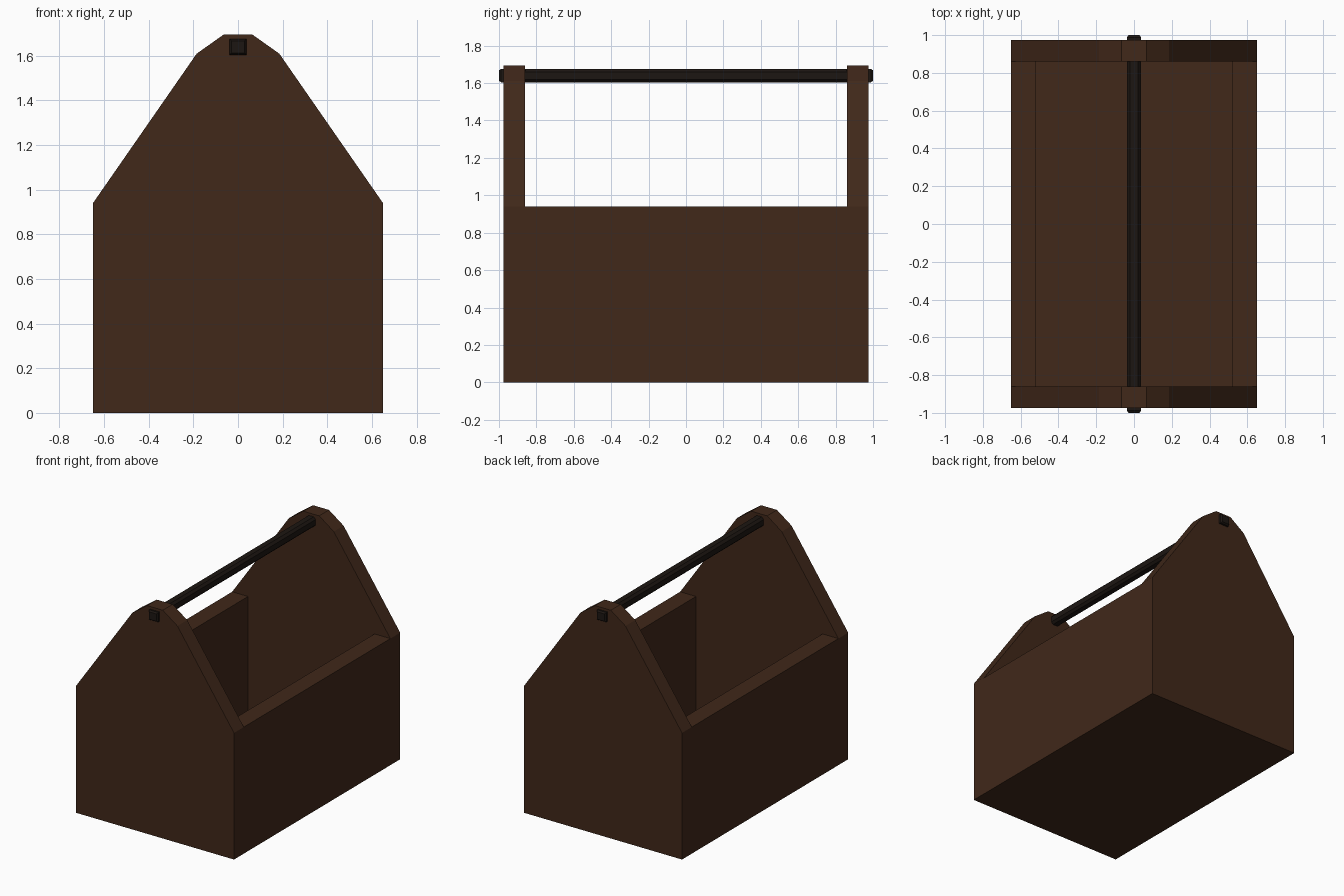
import bpy, bmesh

if "Cube" in bpy.data.objects:
    bpy.data.objects.remove(bpy.data.objects["Cube"])


def material(name, rgb):
    m = bpy.data.materials.new(name)
    m.diffuse_color = (*rgb, 1)
    m.use_nodes = True
    m.node_tree.nodes["Principled BSDF"].inputs["Base Color"].default_value = m.diffuse_color
    return m


WOOD = material("brown_wood", (0.052, 0.021, 0.010))
DARK = material("dark_wood", (0.012, 0.008, 0.006))


def prism(name, profile, y0, y1, mat, taper=None):
    """Extrude an (x, z) profile along y; taper = (inset, depth) chamfers both ends."""
    bm = bmesh.new()
    face = bm.faces.new([bm.verts.new((x, y0, z)) for x, z in profile])
    ext = bmesh.ops.extrude_face_region(bm, geom=[face])
    verts = [v for v in ext["geom"] if isinstance(v, bmesh.types.BMVert)]
    bmesh.ops.translate(bm, verts=verts, vec=(0, y1 - y0, 0))
    bmesh.ops.recalc_face_normals(bm, faces=bm.faces)
    if taper:
        ends = [f for f in bm.faces if abs(f.normal.y) > 0.9]
        bmesh.ops.inset_individual(bm, faces=ends, thickness=taper[0])
        for f in ends:
            f.normal_update()
            bmesh.ops.translate(bm, verts=f.verts, vec=f.normal * taper[1])
    mesh = bpy.data.meshes.new(name)
    bm.to_mesh(mesh)
    bm.free()
    mesh.materials.append(mat)
    obj = bpy.data.objects.new(name, mesh)
    bpy.context.collection.objects.link(obj)
    return obj


def rect(x0, x1, z0, z1):
    return [(x0, z0), (x1, z0), (x1, z1), (x0, z1)]


W, WALL_H = 0.65, 0.94          # half width, wall height
INNER_X, INNER_Y, END_Y = 0.52, 0.86, 0.975

# Gabled end boards
half = [(W, 0), (W, WALL_H), (0.185, 1.61), (0.065, 1.695)]
gable = half + [(-x, z) for x, z in reversed(half)]
prism("front_end_board", gable, -END_Y, -INNER_Y, WOOD)
prism("back_end_board", gable, INNER_Y, END_Y, WOOD)

# Side boards and floor
prism("right_side_board", rect(INNER_X, W, 0, WALL_H), -INNER_Y, INNER_Y, WOOD)
prism("left_side_board", rect(-W, -INNER_X, 0, WALL_H), -INNER_Y, INNER_Y, WOOD)
prism("floor_board", rect(-INNER_X, INNER_X, 0, 0.08), -INNER_Y, INNER_Y, WOOD)

# Chamfered carrying rod
R, C, Z = 0.036, 0.020, 1.64
octagon = [(R, -C), (R, C), (C, R), (-C, R), (-R, C), (-R, -C), (-C, -R), (C, -R)]
prism("handle_rod", [(x, Z + z) for x, z in octagon], -INNER_Y, INNER_Y, DARK)

# Square rod ends poking through the boards
for name, s in (("front_handle_end", -1), ("back_handle_end", 1)):
    y0, y1 = sorted((s * 0.87, s * 0.988))
    prism(name, rect(-0.038, 0.038, Z - 0.036, Z + 0.036), y0, y1, DARK, (0.012, 0.012))
